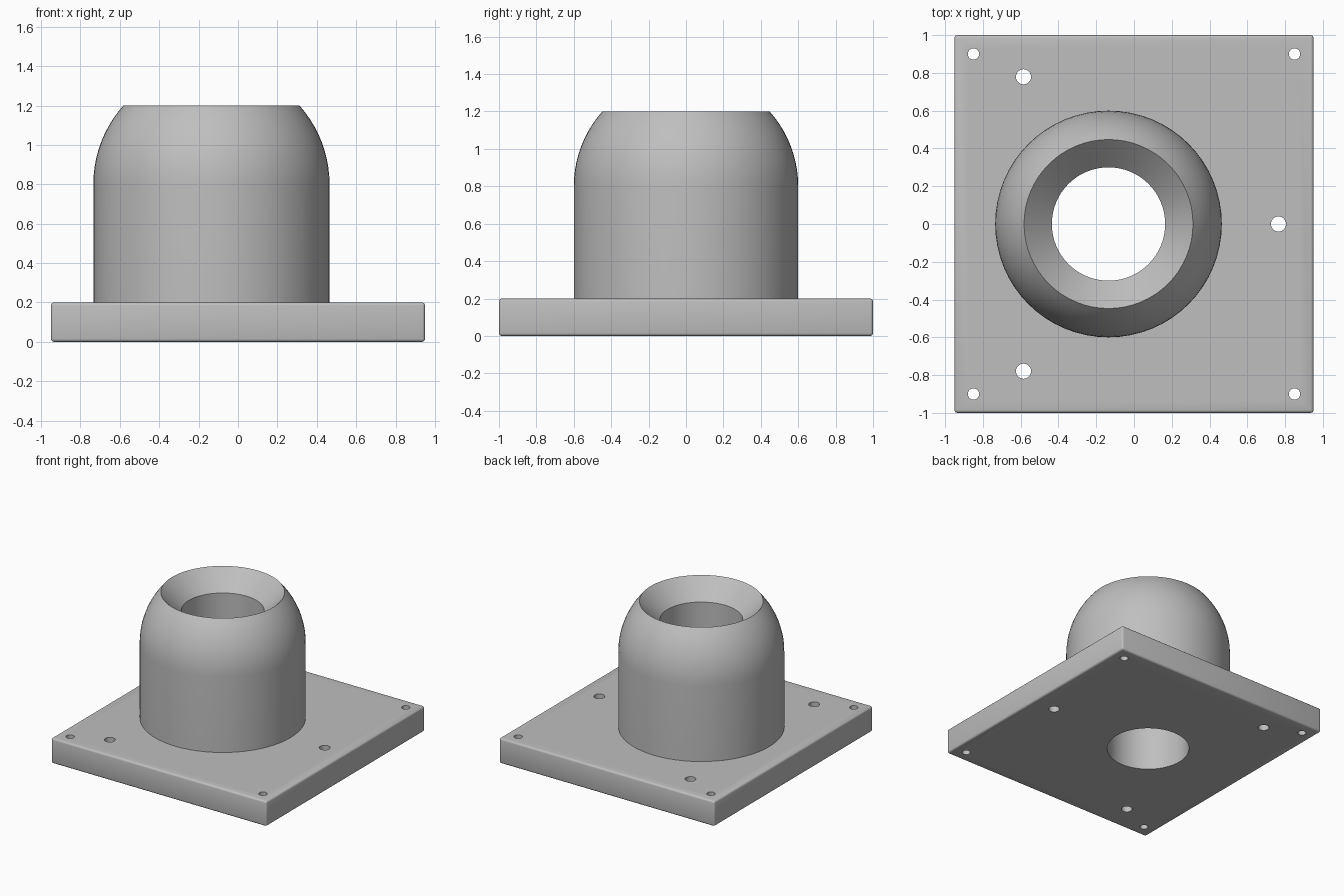
import bpy, bmesh
from math import sin, cos, pi, radians, asin
from mathutils import Matrix

if "Cube" in bpy.data.objects:
    bpy.data.objects.remove(bpy.data.objects["Cube"])

AXIS_X = -0.135          # centre of the round body
BORE, RADIUS = 0.3, 0.6
BASE_TOP, SHOULDER, TOP = 0.2, 0.8, 1.2

grey = bpy.data.materials.new("plain grey")
grey.use_nodes = True
colour = (0.52, 0.52, 0.52, 1)
grey.diffuse_color = colour
grey.node_tree.nodes["Principled BSDF"].inputs["Base Color"].default_value = colour


def add_object(name, bm):
    bmesh.ops.recalc_face_normals(bm, faces=bm.faces)
    mesh = bpy.data.meshes.new(name)
    bm.to_mesh(mesh)
    bm.free()
    mesh.materials.append(grey)
    obj = bpy.data.objects.new(name, mesh)
    bpy.context.collection.objects.link(obj)
    return obj


def smooth(obj):
    bpy.ops.object.select_all(action="DESELECT")
    obj.select_set(True)
    bpy.context.view_layer.objects.active = obj
    bpy.ops.object.shade_smooth_by_angle(angle=radians(30))


# Base plate with softened edges
bm = bmesh.new()
bmesh.ops.create_cube(bm, size=1, matrix=Matrix.Translation((0, 0, BASE_TOP / 2))
                      @ Matrix.Diagonal((1.9, 2, BASE_TOP, 1)))
bmesh.ops.bevel(bm, geom=bm.edges[:], offset=0.015, segments=3, profile=0.5,
                affect="EDGES")
plate = add_object("base_plate", bm)

# Bore, corner screw holes, and three holes on a circle around the bore
holes = [(AXIS_X, 0, BORE)]
holes += [(sx * 0.85, sy * 0.9, 0.03) for sx in (-1, 1) for sy in (-1, 1)]
holes += [(AXIS_X + 0.9 * cos(a), 0.9 * sin(a), 0.04)
          for a in (0, 2 * pi / 3, 4 * pi / 3)]
bm = bmesh.new()
for x, y, r in holes:
    bmesh.ops.create_cone(bm, cap_ends=True, segments=64 if r == BORE else 32,
                          radius1=r, radius2=r, depth=1,
                          matrix=Matrix.Translation((x, y, 0)))
cutter = add_object("hole_cutter", bm)
cutter.hide_render = True

cut = plate.modifiers.new("holes", "BOOLEAN")
cut.operation, cut.solver, cut.object = "DIFFERENCE", "EXACT", cutter
bpy.context.view_layer.objects.active = plate
bpy.ops.object.modifier_apply(modifier=cut.name)
bpy.data.objects.remove(cutter)
smooth(plate)

# Round body: straight wall, spherical shoulder, conical mouth, bore
end = asin((TOP - SHOULDER) / RADIUS)
steps = 10
profile = [(RADIUS, BASE_TOP)]
profile += [(RADIUS * cos(end * i / steps), SHOULDER + RADIUS * sin(end * i / steps))
            for i in range(steps + 1)]
mouth = profile[-1][0] - BORE
profile += [(BORE, TOP - mouth), (BORE, BASE_TOP)]

bm = bmesh.new()
verts = [bm.verts.new((AXIS_X + r, 0, z)) for r, z in profile]
edges = [bm.edges.new(pair) for pair in zip(verts, verts[1:] + verts[:1])]
bmesh.ops.spin(bm, geom=verts + edges, cent=(AXIS_X, 0, 0), axis=(0, 0, 1),
               angle=2 * pi, steps=64, use_merge=True)
bmesh.ops.remove_doubles(bm, verts=bm.verts, dist=0.0001)
smooth(add_object("domed_collar", bm))
